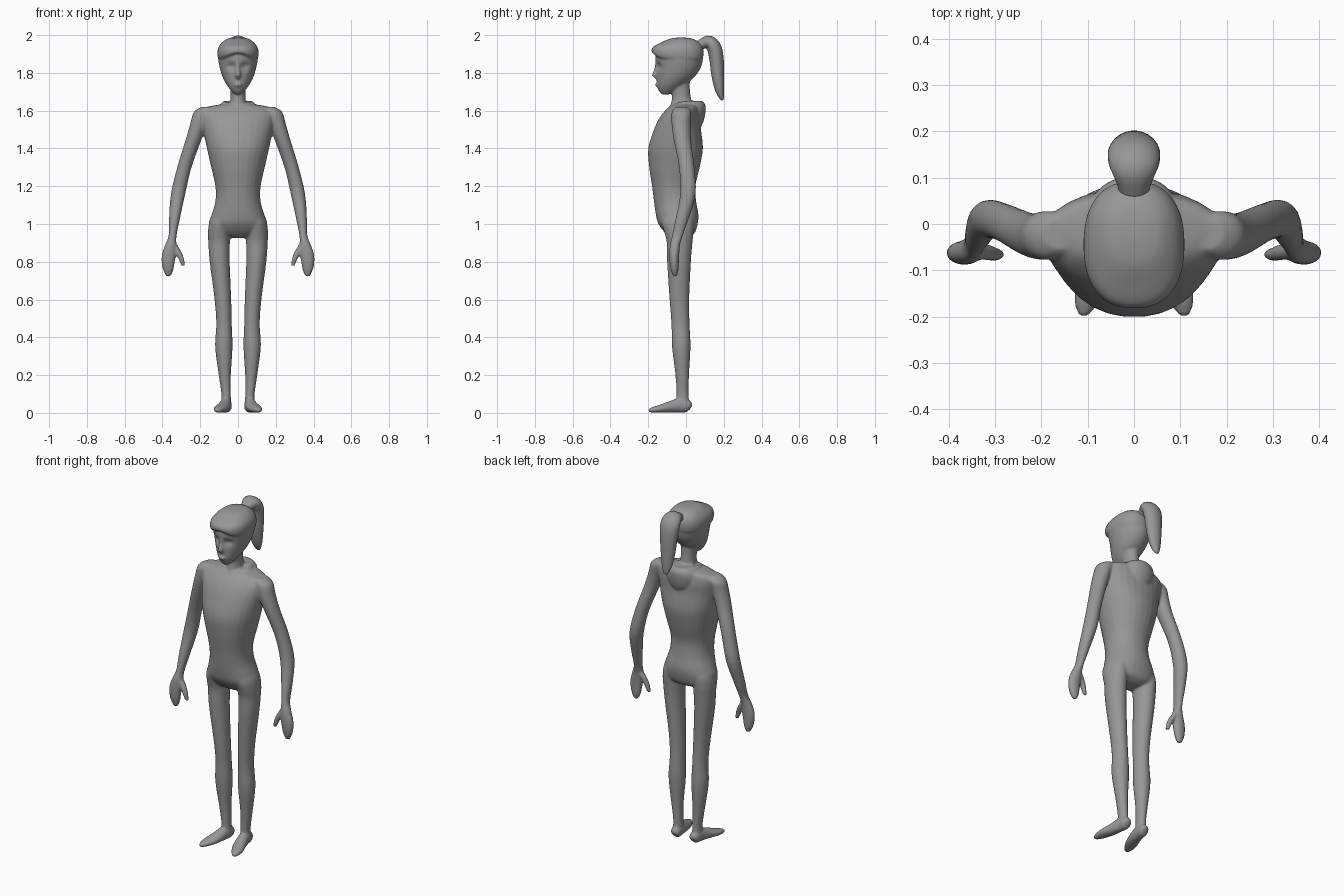
import bpy, bmesh, math
from mathutils import Vector

grey = bpy.data.materials.new("soft_grey")
grey.diffuse_color = (0.31, 0.31, 0.31, 1)


def spline(rows, steps):
    """Catmull-Rom interpolation of rows of numbers."""
    out = []
    for i in range(len(rows) - 1):
        a, b = rows[max(i - 1, 0)], rows[i]
        c, d = rows[i + 1], rows[min(i + 2, len(rows) - 1)]
        for s in range(steps):
            t = s / steps
            out.append([0.5 * (2 * q + (r - p) * t + (2 * p - 5 * q + 4 * r - w) * t * t
                               + (3 * q - p - 3 * r + w) * t ** 3)
                        for p, q, r, w in zip(a, b, c, d)])
    return out + [list(rows[-1])]


def loft(name, rows, follow=False, sides=28, steps=4, side=1, power=1.0):
    """Oval sections (x, y, z, half width, half depth); follow turns them along the path.
    A power below 1 makes the sections squarer."""
    rows = spline(rows, steps)
    bm = bmesh.new()
    rings = []
    for i, (x, y, z, ru, rv) in enumerate(rows):
        v = Vector((0, 1, 0))
        if follow:
            p, q = rows[max(i - 1, 0)], rows[min(i + 1, len(rows) - 1)]
            v = Vector((0, p[2] - q[2], q[1] - p[1])).normalized()
        ru, rv = max(ru, 0.002), max(rv, 0.002)
        ring = []
        for k in range(sides):
            a = 2 * math.pi * (k + 0.5) / sides
            c = math.copysign(abs(math.cos(a)) ** power, math.cos(a))
            s = math.copysign(abs(math.sin(a)) ** power, math.sin(a))
            co = Vector((x + ru * c, y, z)) + v * rv * s
            co.x *= side
            ring.append(bm.verts.new(co))
        rings.append(ring)
    for r, s in zip(rings, rings[1:]):
        for k in range(sides):
            n = (k + 1) % sides
            bm.faces.new((r[k], r[n], s[n], s[k]))
    bm.faces.new(rings[0])
    bm.faces.new(rings[-1])
    bmesh.ops.recalc_face_normals(bm, faces=bm.faces)
    me = bpy.data.meshes.new(name)
    bm.to_mesh(me)
    bm.free()
    me.materials.append(grey)
    ob = bpy.data.objects.new(name, me)
    bpy.context.collection.objects.link(ob)
    for f in me.polygons:
        f.use_smooth = True
    return ob


def column(rows):
    """Centred sections given as (height, half width, front y, back y)."""
    return [(0, (f + b) / 2, z, w, (b - f) / 2) for z, w, f, b in rows]


parts = []

# Torso
parts.append(loft("torso", column([
    (0.925, 0.05, -0.07, 0.01), (0.95, 0.135, -0.108, 0.045), (1.0, 0.155, -0.146, 0.062),
    (1.05, 0.14, -0.16, 0.066), (1.12, 0.12, -0.17, 0.054), (1.2, 0.12, -0.18, 0.05),
    (1.3, 0.142, -0.195, 0.073), (1.4, 0.165, -0.2, 0.09), (1.5, 0.185, -0.17, 0.08),
    (1.56, 0.195, -0.142, 0.078), (1.595, 0.195, -0.115, 0.072), (1.618, 0.17, -0.092, 0.068),
    (1.632, 0.1, -0.08, 0.07), (1.64, 0.05, -0.06, 0.06)]), power=0.95))

# Raised upper back behind the neck
parts.append(loft("hood", column([
    (1.5, 0.03, 0.02, 0.07), (1.54, 0.075, -0.02, 0.092), (1.59, 0.092, -0.03, 0.103),
    (1.63, 0.085, -0.03, 0.103), (1.652, 0.06, -0.02, 0.088)])))

# Collar ring, lower at the front
bpy.ops.mesh.primitive_torus_add(major_segments=40, minor_segments=12,
                                 major_radius=1, minor_radius=0.2)
collar = bpy.context.object
collar.name = "collar"
for v in collar.data.vertices:
    x, y, z = v.co
    v.co = (x * 0.073, y * 0.072 - 0.004, 1.634 + z * 0.085 - 0.022 * max(-y, 0) ** 2)
collar.data.materials.append(grey)
parts.append(collar)

# Neck
parts.append(loft("neck", column([
    (1.58, 0.06, -0.09, 0.05), (1.635, 0.044, -0.08, 0.032), (1.68, 0.04, -0.074, 0.024),
    (1.73, 0.042, -0.085, 0.02), (1.78, 0.045, -0.08, 0.02)])))

# Head, with eye sockets pressed in
head = loft("head", column([
    (1.686, 0.018, -0.128, -0.09), (1.71, 0.04, -0.147, -0.04), (1.74, 0.062, -0.153, 0.0),
    (1.78, 0.082, -0.155, 0.047), (1.83, 0.097, -0.158, 0.079), (1.88, 0.105, -0.163, 0.09),
    (1.93, 0.1, -0.15, 0.088), (1.965, 0.07, -0.11, 0.05), (1.978, 0.02, -0.05, 0.0)]), sides=48)
for v in head.data.vertices:
    if v.co.y < -0.05:
        d2 = (abs(v.co.x) - 0.036) ** 2 / 0.02 ** 2 + (v.co.z - 1.835) ** 2 / 0.018 ** 2
        v.co.y += 0.018 * math.exp(-d2)
parts.append(head)

# Hair cap with a fringe that arches over the forehead
hair = loft("hair", column([
    (1.866, 0.095, -0.14, 0.082), (1.878, 0.106, -0.173, 0.09), (1.91, 0.109, -0.183, 0.093),
    (1.938, 0.102, -0.174, 0.088), (1.962, 0.084, -0.13, 0.07), (1.981, 0.055, -0.085, 0.036),
    (1.987, 0.015, -0.04, -0.01)]), sides=48, power=0.85)
for v in hair.data.vertices:
    if v.co.y < -0.08 and v.co.z < 1.915:
        v.co.z += 0.7 * (1.915 - v.co.z) * math.exp(-(v.co.x / 0.06) ** 2)
parts.append(hair)

# Nose and lips
parts.append(loft("nose", [(0, -0.155, 1.86, 0.008, 0.008), (0, -0.157, 1.82, 0.01, 0.012),
                           (0, -0.162, 1.788, 0.015, 0.018), (0, -0.152, 1.768, 0.01, 0.01)], sides=14))
parts.append(loft("lips", [(0, -0.14, 1.752, 0.015, 0.013), (0, -0.147, 1.738, 0.024, 0.018),
                           (0, -0.14, 1.722, 0.015, 0.013)], sides=14))

for s, label in ((1, "left"), (-1, "right")):
    # Arm and flat hand
    parts.append(loft(label + "_arm", [
        (0.16, -0.022, 1.62, 0.035, 0.035), (0.185, -0.024, 1.592, 0.05, 0.052),
        (0.208, -0.026, 1.53, 0.045, 0.05), (0.234, -0.02, 1.45, 0.042, 0.046),
        (0.284, 0.004, 1.3, 0.038, 0.041), (0.317, 0.01, 1.16, 0.038, 0.041),
        (0.336, -0.02, 1.03, 0.029, 0.035), (0.346, -0.045, 0.94, 0.021, 0.029),
        (0.356, -0.058, 0.89, 0.03, 0.027), (0.366, -0.062, 0.84, 0.037, 0.026),
        (0.37, -0.062, 0.79, 0.034, 0.024), (0.369, -0.06, 0.75, 0.025, 0.019),
        (0.368, -0.058, 0.722, 0.01, 0.01)], side=s))
    parts.append(loft(label + "_thumb", [
        (0.345, -0.055, 0.9, 0.016, 0.018), (0.322, -0.06, 0.86, 0.019, 0.018),
        (0.302, -0.065, 0.82, 0.016, 0.015), (0.29, -0.066, 0.78, 0.011, 0.011)], side=s, sides=14))
    # Leg
    parts.append(loft(label + "_leg", [
        (0.075, -0.05, 1.08, 0.04, 0.07), (0.093, -0.044, 1.01, 0.058, 0.084),
        (0.1, -0.037, 0.95, 0.059, 0.076), (0.1, -0.034, 0.9, 0.057, 0.068),
        (0.097, -0.037, 0.8, 0.053, 0.063), (0.08, -0.035, 0.6, 0.044, 0.052),
        (0.074, -0.029, 0.47, 0.041, 0.048), (0.075, -0.025, 0.35, 0.046, 0.049),
        (0.07, -0.02, 0.2, 0.032, 0.036), (0.063, -0.018, 0.1, 0.025, 0.032),
        (0.063, -0.016, 0.04, 0.027, 0.035)], side=s))
    # Foot
    parts.append(loft(label + "_foot", [
        (0.06, 0.026, 0.027, 0.015, 0.014), (0.061, 0.012, 0.034, 0.028, 0.032),
        (0.065, -0.03, 0.04, 0.031, 0.039), (0.075, -0.08, 0.032, 0.035, 0.031),
        (0.09, -0.13, 0.023, 0.037, 0.022), (0.102, -0.17, 0.017, 0.027, 0.016),
        (0.109, -0.198, 0.012, 0.011, 0.009)], follow=True, side=s))

# Fuse all parts into one smooth body
bpy.ops.object.select_all(action='DESELECT')
for ob in parts:
    ob.select_set(True)
bpy.context.view_layer.objects.active = parts[0]
bpy.ops.object.join()
body = bpy.context.view_layer.objects.active
body.name = "body"
fuse = body.modifiers.new("fuse", 'REMESH')
fuse.mode = 'VOXEL'
fuse.voxel_size = 0.006
fuse.use_smooth_shade = True
relax = body.modifiers.new("relax", 'SMOOTH')
relax.factor = 0.5
relax.iterations = 7

# Ponytail curving up, over and down
loft("ponytail", [
    (0, 0.05, 1.93, 0.03, 0.025), (0, 0.085, 1.953, 0.036, 0.028), (0, 0.122, 1.962, 0.052, 0.036),
    (0, 0.15, 1.93, 0.057, 0.039), (0, 0.162, 1.87, 0.052, 0.038), (0, 0.168, 1.79, 0.044, 0.034),
    (0, 0.178, 1.71, 0.032, 0.024), (0, 0.19, 1.665, 0.016, 0.011), (0, 0.194, 1.655, 0.006, 0.004)],
    follow=True, sides=24)
